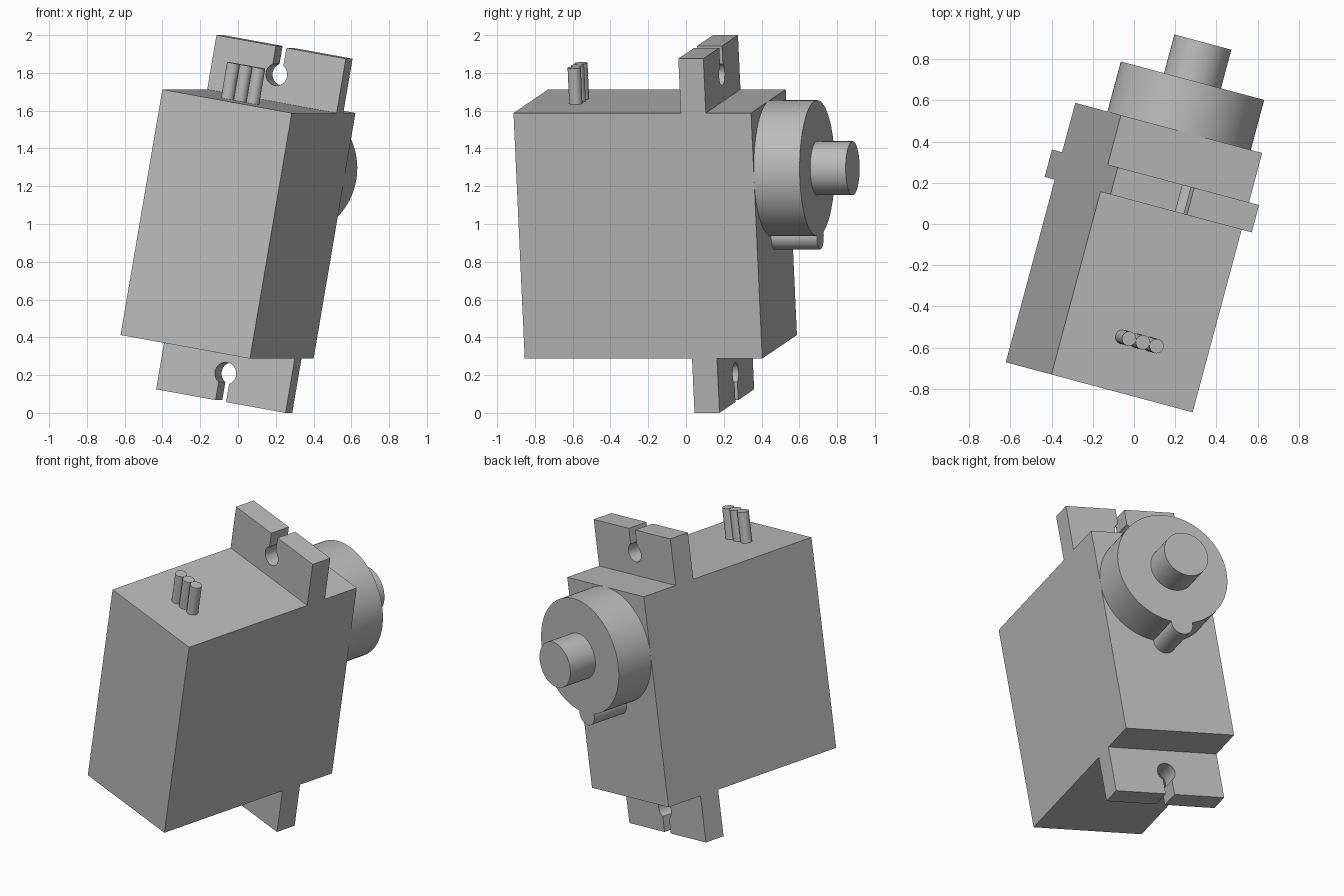
import bpy, bmesh
from math import radians
from mathutils import Matrix, Vector

old = bpy.data.objects.get("Cube")
if old:
    bpy.data.objects.remove(old, do_unlink=True)

# One plain grey for every part
grey = bpy.data.materials.new("plain grey")
grey.use_nodes = True
grey.diffuse_color = (0.5, 0.5, 0.5, 1)
grey.node_tree.nodes["Principled BSDF"].inputs["Base Color"].default_value = (0.5, 0.5, 0.5, 1)

# Tilted pose shared by all parts: local x is width, y the shaft, z the height
POSE = (Matrix.Translation((0, -0.163, 1))
        @ Matrix.Rotation(radians(-15), 4, 'Z') @ Matrix.Rotation(radians(10), 4, 'Y'))

HALF_W, HALF_D, HALF_H = 0.36, 0.651, 0.66
FLANGE_FRONT, FLANGE_BACK, FLANGE_TOP = 0.266, 0.403, 0.952
HOLE_Z, HOLE_R, SLOT_W = 0.804, 0.0587, 0.0587
HOUSING_Z, HOUSING_END = HALF_H - HALF_W, 0.902


def finish(name, bm):
    bmesh.ops.recalc_face_normals(bm, faces=bm.faces)
    mesh = bpy.data.meshes.new(name)
    bm.to_mesh(mesh)
    bm.free()
    mesh.materials.append(grey)
    ob = bpy.data.objects.new(name, mesh)
    bpy.context.collection.objects.link(ob)
    ob.matrix_world = POSE
    return ob


def cylinder(name, start, end, radius, sides=64):
    """Closed cylinder between two local points."""
    a, b = Vector(start), Vector(end)
    turn = (b - a).to_track_quat('Z', 'Y').to_matrix().to_4x4()
    bm = bmesh.new()
    bmesh.ops.create_cone(bm, cap_ends=True, segments=sides, radius1=radius, radius2=radius,
                          depth=(b - a).length, matrix=Matrix.Translation((a + b) / 2) @ turn)
    return finish(name, bm)


def box(name, centre, size):
    bm = bmesh.new()
    bmesh.ops.create_cube(bm, size=1, matrix=Matrix.Translation(centre) @ Matrix.Diagonal((*size, 1)))
    return finish(name, bm)


def combine(ob, tool, operation):
    """Apply a boolean and throw the tool away."""
    tool.hide_render = True
    mod = ob.modifiers.new("combine", 'BOOLEAN')
    mod.operation, mod.solver, mod.object = operation, 'EXACT', tool
    bpy.context.view_layer.update()
    bpy.context.view_layer.objects.active = ob
    bpy.ops.object.modifier_apply(modifier=mod.name)
    bpy.data.objects.remove(tool, do_unlink=True)


def smooth(ob):
    bpy.ops.object.select_all(action='DESELECT')
    ob.select_set(True)
    bpy.context.view_layer.objects.active = ob
    bpy.ops.object.shade_smooth_by_angle(angle=radians(30))


# Case and mounting flanges: one side profile extruded across the width
upper = [(-HALF_D, HALF_H), (FLANGE_FRONT, HALF_H), (FLANGE_FRONT, FLANGE_TOP),
         (FLANGE_BACK, FLANGE_TOP), (FLANGE_BACK, HALF_H), (HALF_D, HALF_H)]
profile = upper + [(y, -z) for y, z in reversed(upper)]
bm = bmesh.new()
side = bm.faces.new([bm.verts.new((-HALF_W, y, z)) for y, z in profile])
new = bmesh.ops.extrude_face_region(bm, geom=[side])["geom"]
bmesh.ops.translate(bm, vec=(2 * HALF_W, 0, 0), verts=[v for v in new if isinstance(v, bmesh.types.BMVert)])
case = finish("case_with_flanges", bm)

# Keyhole screw slots in both flanges
mid = (FLANGE_FRONT + FLANGE_BACK) / 2
for s in (1, -1):
    combine(case, cylinder("hole_cutter", (0, mid - 0.2, s * HOLE_Z), (0, mid + 0.2, s * HOLE_Z), HOLE_R, 48),
            'DIFFERENCE')
    combine(case, box("slot_cutter", (0, mid, s * (HOLE_Z + 0.15)), (SLOT_W, 0.4, 0.3)), 'DIFFERENCE')
smooth(case)

# Round gear housing with its small lobe
housing = cylinder("gear_housing", (0, HALF_D - 0.01, HOUSING_Z), (0, HOUSING_END, HOUSING_Z), HALF_W, 96)
lobe_z = HOUSING_Z - HALF_W - 0.005
combine(housing, cylinder("lobe", (0, HALF_D - 0.01, lobe_z), (0, HOUSING_END, lobe_z), 0.07, 48), 'UNION')
smooth(housing)

# Output shaft
smooth(cylinder("output_shaft", (0, HOUSING_END - 0.01, HOUSING_Z), (0, 1.096, HOUSING_Z), 0.143))

# Three wires in a row on the top
for i, name in enumerate(("right_wire", "middle_wire", "left_wire")):
    x = (i - 1) * 0.07
    smooth(cylinder(name, (x, -0.386, HALF_H - 0.01), (x, -0.386, 0.853), 0.035, 32))
